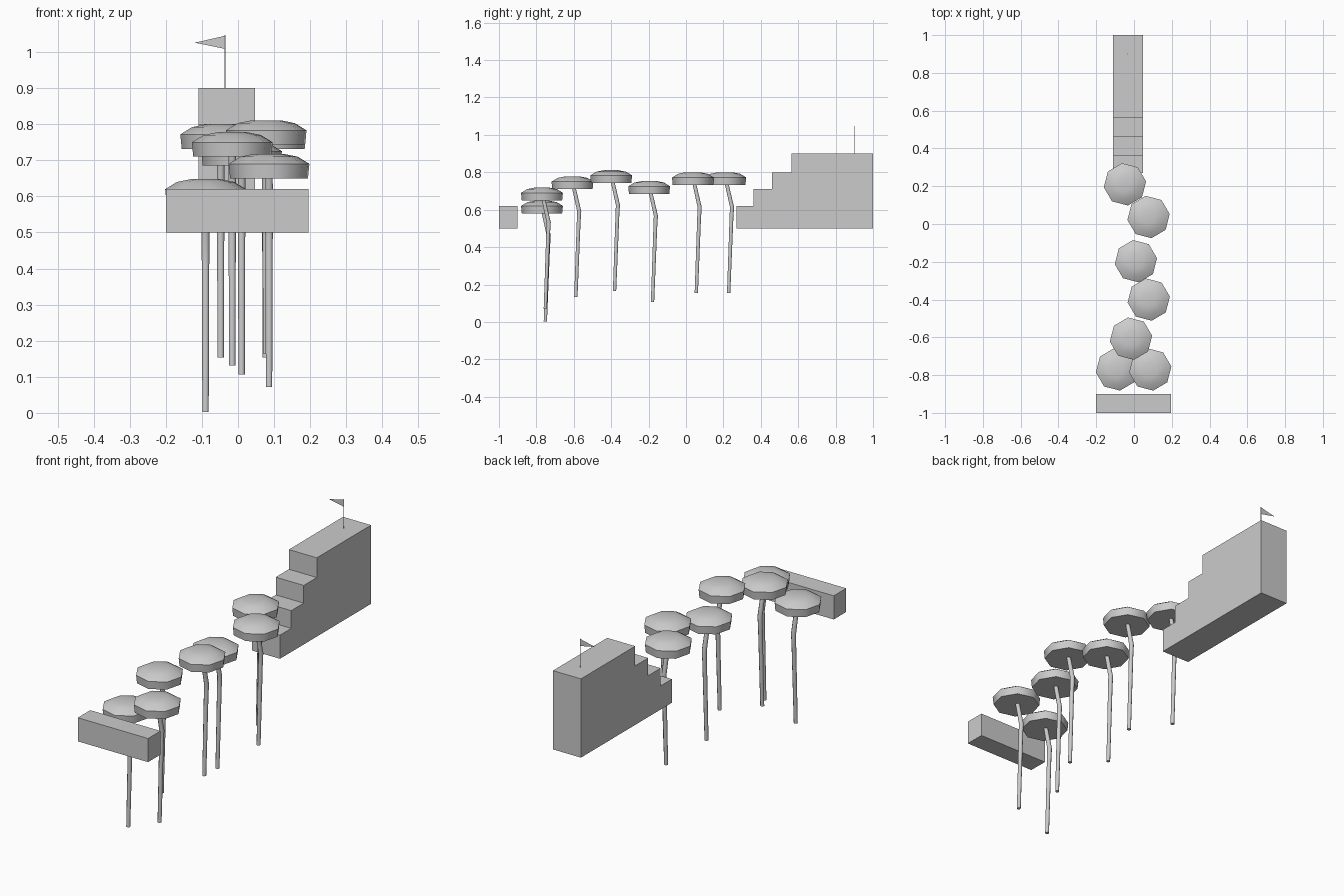
import bpy, bmesh, math
from mathutils import Vector

if "Cube" in bpy.data.objects:
    bpy.data.objects.remove(bpy.data.objects["Cube"])

grey = bpy.data.materials.new("plain grey")
grey.diffuse_color = (0.6, 0.6, 0.6, 1)
grey.use_nodes = True
grey.node_tree.nodes["Principled BSDF"].inputs["Base Color"].default_value = grey.diffuse_color


def finish(name, bm, smooth=None):
    bmesh.ops.recalc_face_normals(bm, faces=bm.faces)
    me = bpy.data.meshes.new(name)
    bm.to_mesh(me)
    bm.free()
    me.materials.append(grey)
    ob = bpy.data.objects.new(name, me)
    bpy.context.collection.objects.link(ob)
    if smooth:
        bpy.ops.object.select_all(action='DESELECT')
        ob.select_set(True)
        bpy.context.view_layer.objects.active = ob
        bpy.ops.object.shade_smooth_by_angle(angle=math.radians(smooth))
    return ob


def extrude_profile(name, yz, x0, x1):
    """Side profile in y/z, extruded across x."""
    bm = bmesh.new()
    f = bm.faces.new([bm.verts.new((x0, y, z)) for y, z in yz])
    r = bmesh.ops.extrude_face_region(bm, geom=[f])
    bmesh.ops.translate(bm, vec=(x1 - x0, 0, 0),
                        verts=[v for v in r["geom"] if isinstance(v, bmesh.types.BMVert)])
    return finish(name, bm)


def loft(name, rings, sides, turn, smooth):
    """Skin round rings given as (centre, radius)."""
    bm = bmesh.new()
    loops = [[bm.verts.new(Vector(c) + Vector((r * math.cos(turn + math.tau * i / sides),
                                               r * math.sin(turn + math.tau * i / sides), 0)))
              for i in range(sides)] for c, r in rings]
    for a, b in zip(loops, loops[1:]):
        for i in range(sides):
            j = (i + 1) % sides
            bm.faces.new((a[i], a[j], b[j], b[i]))
    bm.faces.new(loops[0])
    bm.faces.new(loops[-1])
    return finish(name, bm, smooth)


# Start platform
extrude_profile("start_platform", [(-1, .5), (-.9, .5), (-.9, .62), (-1, .62)], -.2, .195)

# Goal staircase
extrude_profile("goal_steps", [(.27, .5), (1, .5), (1, .9), (.565, .9), (.565, .8), (.46, .8),
                               (.46, .71), (.36, .71), (.36, .62), (.27, .62)], -.11, .047)

# Flag pole and pennant
loft("flag_pole", [((-.036, .9, .89), .002), ((-.036, .9, 1.047), .002)], 8, 0, 40)
bm = bmesh.new()
bm.faces.new([bm.verts.new(p) for p in ((-.036, .9, 1.045), (-.12, .9, 1.026), (-.036, .9, 1.009))])
finish("pennant", bm)

# Mushrooms: cap centre x, y and underside height
spots = [(-.09, -.77, .58), (.086, -.77, .65), (-.016, -.607, .71), (.078, -.4, .743),
         (.01, -.197, .685), (.077, .037, .732), (-.048, .21, .732)]
for n, (x, y, z) in enumerate(spots, 1):
    loft(f"mushroom_cap_{n}", [((x, y, z), .109), ((x, y, z + .04), .113),
                               ((x, y, z + .06), .08), ((x, y, z + .068), .04)],
         8, math.radians(8), 50)
    b = z - .578
    loft(f"mushroom_stem_{n}", [((x, y + .018, b), .0095), ((x, y + .033, b + .4), .011),
                                ((x, y + .036, b + .46), .012), ((x, y + .008, b + .583), .011)],
         8, math.radians(22.5), 50)
